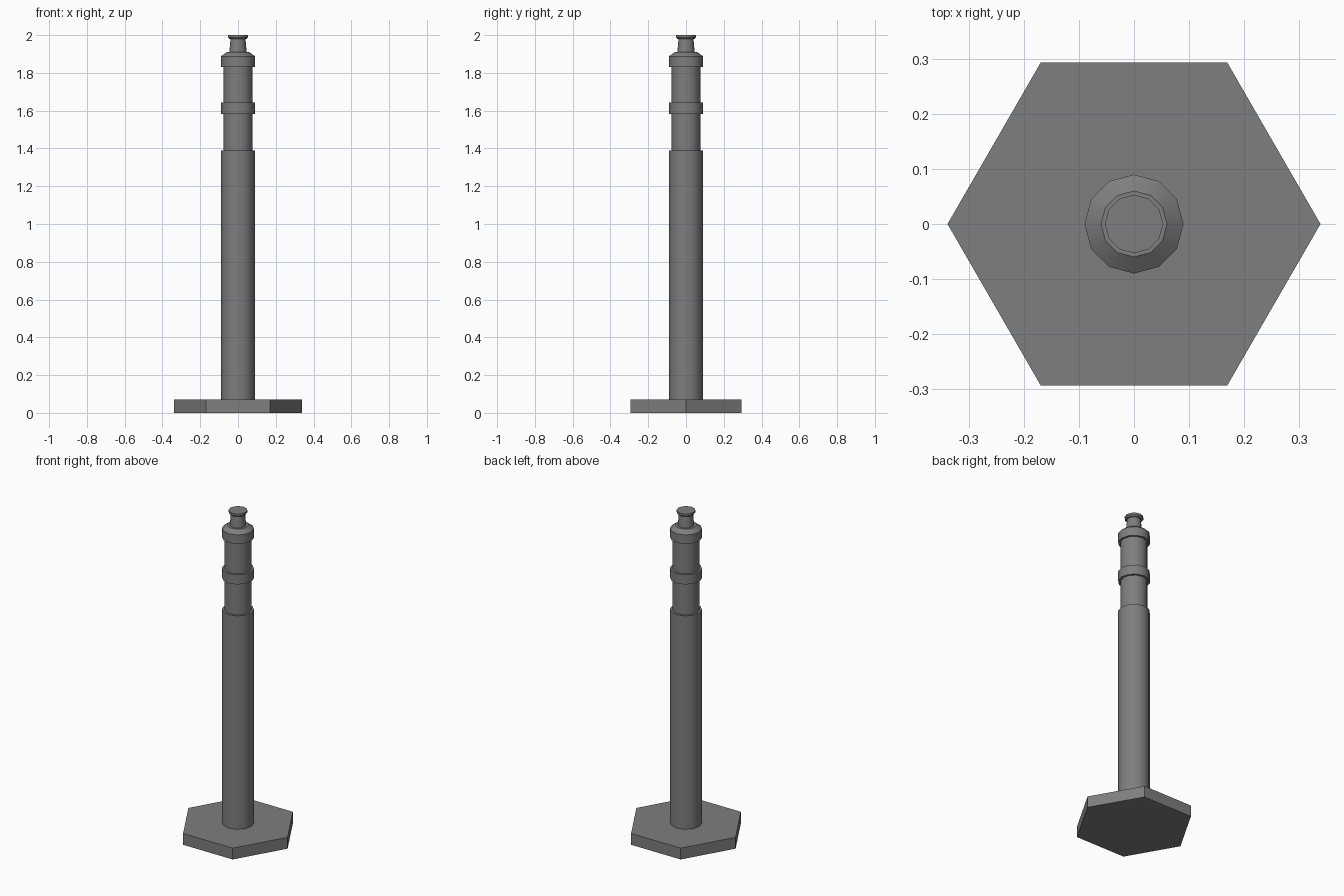
import bpy
import math

cube = bpy.data.objects.get("Cube")
if cube:
    bpy.data.objects.remove(cube, do_unlink=True)

# Single grey finish for every part
grey = bpy.data.materials.new("mid_grey")
grey.use_nodes = True
colour = (0.21, 0.21, 0.21, 1)
grey.diffuse_color = colour
grey.node_tree.nodes["Principled BSDF"].inputs["Base Color"].default_value = colour


def turned(name, profile, sides=12):
    """Closed solid turned round z from (radius, height) points, bottom to top."""
    verts = [(r * math.cos(math.tau * i / sides), r * math.sin(math.tau * i / sides), z)
             for r, z in profile for i in range(sides)]
    faces = [(k * sides + i, k * sides + (i + 1) % sides,
              (k + 1) * sides + (i + 1) % sides, (k + 1) * sides + i)
             for k in range(len(profile) - 1) for i in range(sides)]
    faces.append(tuple(reversed(range(sides))))
    faces.append(tuple(range(len(verts) - sides, len(verts))))
    mesh = bpy.data.meshes.new(name)
    mesh.from_pydata(verts, [], faces)
    mesh.materials.append(grey)
    obj = bpy.data.objects.new(name, mesh)
    bpy.context.collection.objects.link(obj)
    bpy.ops.object.select_all(action='DESELECT')
    obj.select_set(True)
    bpy.context.view_layer.objects.active = obj
    bpy.ops.object.shade_smooth_by_angle(angle=math.radians(35))
    return obj


# Hexagonal foot
turned("base_plate", [(0.339, 0), (0.339, 0.07)], sides=6)

# Post and its narrower upper section
turned("lower_post", [(0.09, 0.07), (0.09, 1.388)])
turned("upper_post", [(0.077, 1.388), (0.077, 1.835)])

# Raised band and chamfered collar
turned("middle_band", [(0.09, 1.582), (0.09, 1.642)])
turned("top_collar", [(0.09, 1.832), (0.09, 1.888), (0.06, 1.91)])

# Tapered handle stem with a flat cap
turned("stem", [(0.046, 1.91), (0.039, 1.985)])
turned("cap", [(0.046, 1.98), (0.053, 1.988), (0.053, 2.0)])
